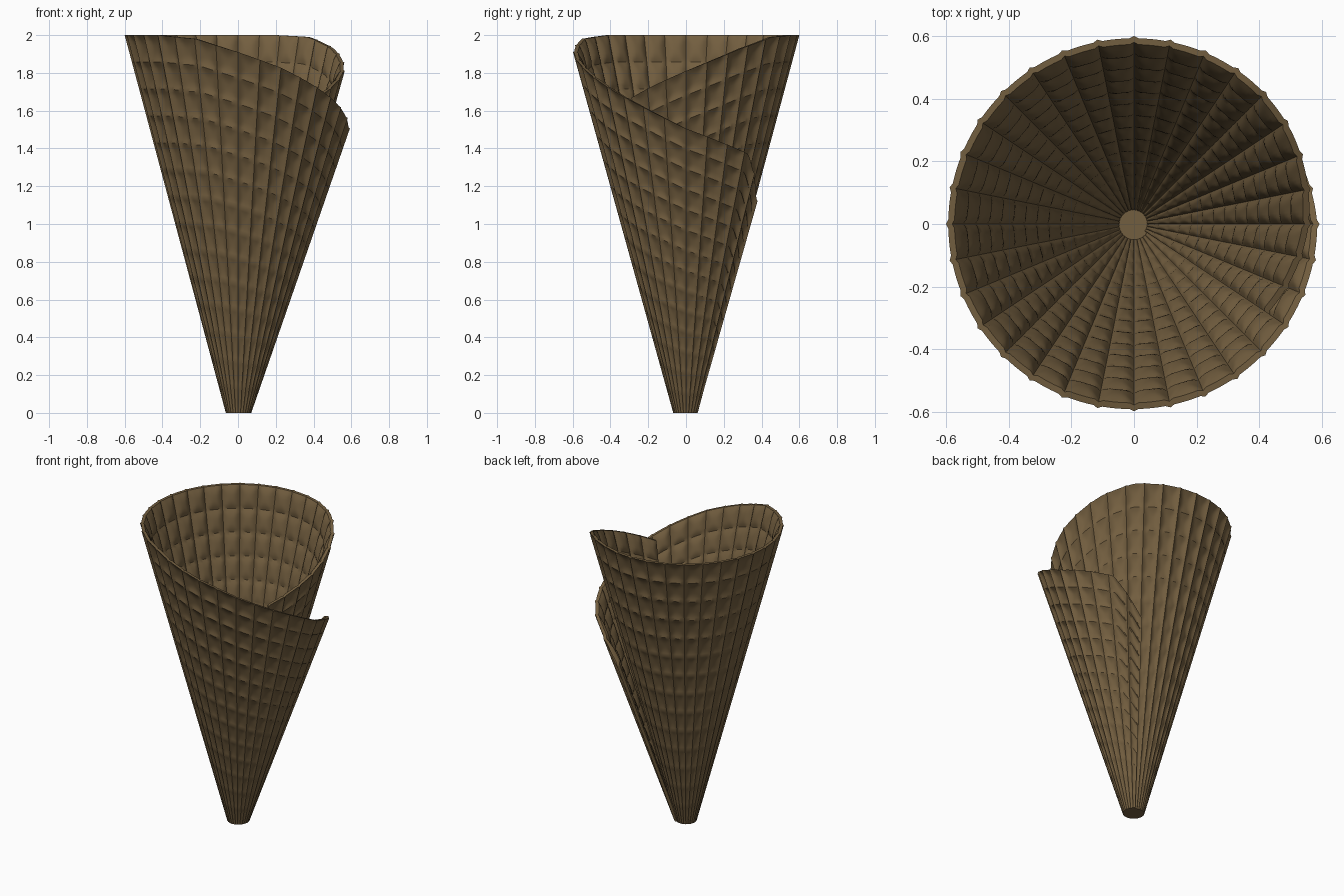
import bpy, bmesh, math

if "Cube" in bpy.data.objects:
    bpy.data.objects.remove(bpy.data.objects["Cube"])

# One flat waffle colour
waffle = bpy.data.materials.new("baked waffle brown")
waffle.diffuse_color = (0.17, 0.112, 0.05, 1)
waffle.use_nodes = True
waffle.node_tree.nodes["Principled BSDF"].inputs["Base Color"].default_value = waffle.diffuse_color

STEP = 11.25            # degrees between vertical ribs
ROWS = 14               # waffle cells from tip to rim
SUB = 8                 # mesh divisions per cell
T0, T1 = -33.75, 416.25  # the sheet rolls once and overlaps itself
COLS = round((T1 - T0) / STEP)
THICK = 0.02

# Rim of the rolled sheet: angle, rim height, rim radius (rib tops)
RIM = [(-33.75, 1.67, 0.52), (0, 1.81, 0.565), (30, 1.93, 0.59), (50, 1.99, 0.598),
       (70, 2.0, 0.6), (225, 2.0, 0.6), (248, 1.98, 0.6), (270, 1.91, 0.598),
       (292, 1.83, 0.596), (315, 1.725, 0.593), (337, 1.62, 0.592), (360, 1.505, 0.592),
       (380, 1.43, 0.575), (397, 1.37, 0.555), (416.25, 1.12, 0.455)]


def rim_at(t):
    for (a, z0, r0), (b, z1, r1) in zip(RIM, RIM[1:]):
        if t <= b + 1e-6:
            k = (t - a) / (b - a)
            return z0 + (z1 - z0) * k, r0 + (r1 - r0) * k
    return RIM[-1][1:]


def rib(x):
    """Narrow rounded ridge at whole numbers, hollow between them."""
    return (1 - abs(math.sin(math.pi * x))) ** 1.4


# Rolled waffle sheet with thickness
bm = bmesh.new()
nu, nv = COLS * SUB, ROWS * SUB
layers = []
for offset in (0, THICK):
    grid = []
    for i in range(nu + 1):
        t = T0 + (T1 - T0) * i / nu
        zr, rr = rim_at(t)
        r0 = 0.058 + 0.014 * (t - T0) / (T1 - T0)
        col = []
        for j in range(nv + 1):
            v = j / nv
            r = r0 + (rr - r0) * v
            amp = 0.004 + 0.02 * v
            h = max(rib(t / STEP), 0.7 * rib(v * ROWS))
            r -= amp * (1 - h) + offset
            a = math.radians(t)
            col.append(bm.verts.new((r * math.cos(a), r * math.sin(a), zr * v)))
        grid.append(col)
    layers.append(grid)
outer, inner = layers
for i in range(nu):
    for j in range(nv):
        bm.faces.new((outer[i][j], outer[i + 1][j], outer[i + 1][j + 1], outer[i][j + 1]))
        bm.faces.new((inner[i][j], inner[i][j + 1], inner[i + 1][j + 1], inner[i + 1][j]))
    # rim and foot edges
    bm.faces.new((outer[i][nv], outer[i + 1][nv], inner[i + 1][nv], inner[i][nv]))
    bm.faces.new((outer[i][0], inner[i][0], inner[i + 1][0], outer[i + 1][0]))
for j in range(nv):
    # two free edges of the roll
    bm.faces.new((outer[0][j], outer[0][j + 1], inner[0][j + 1], inner[0][j]))
    bm.faces.new((outer[nu][j], inner[nu][j], inner[nu][j + 1], outer[nu][j + 1]))
mesh = bpy.data.meshes.new("rolled_waffle_sheet")
bm.to_mesh(mesh)
bm.free()
sheet = bpy.data.objects.new("rolled_waffle_sheet", mesh)
bpy.context.collection.objects.link(sheet)
mesh.materials.append(waffle)
bpy.context.view_layer.objects.active = sheet
sheet.select_set(True)
bpy.ops.object.shade_smooth_by_angle(angle=math.radians(35))

# Closed tip
bpy.ops.mesh.primitive_cylinder_add(vertices=32, radius=0.05, depth=0.02, location=(0, 0, 0.01))
tip = bpy.context.object
tip.name = "tip_plug"
tip.data.materials.append(waffle)
